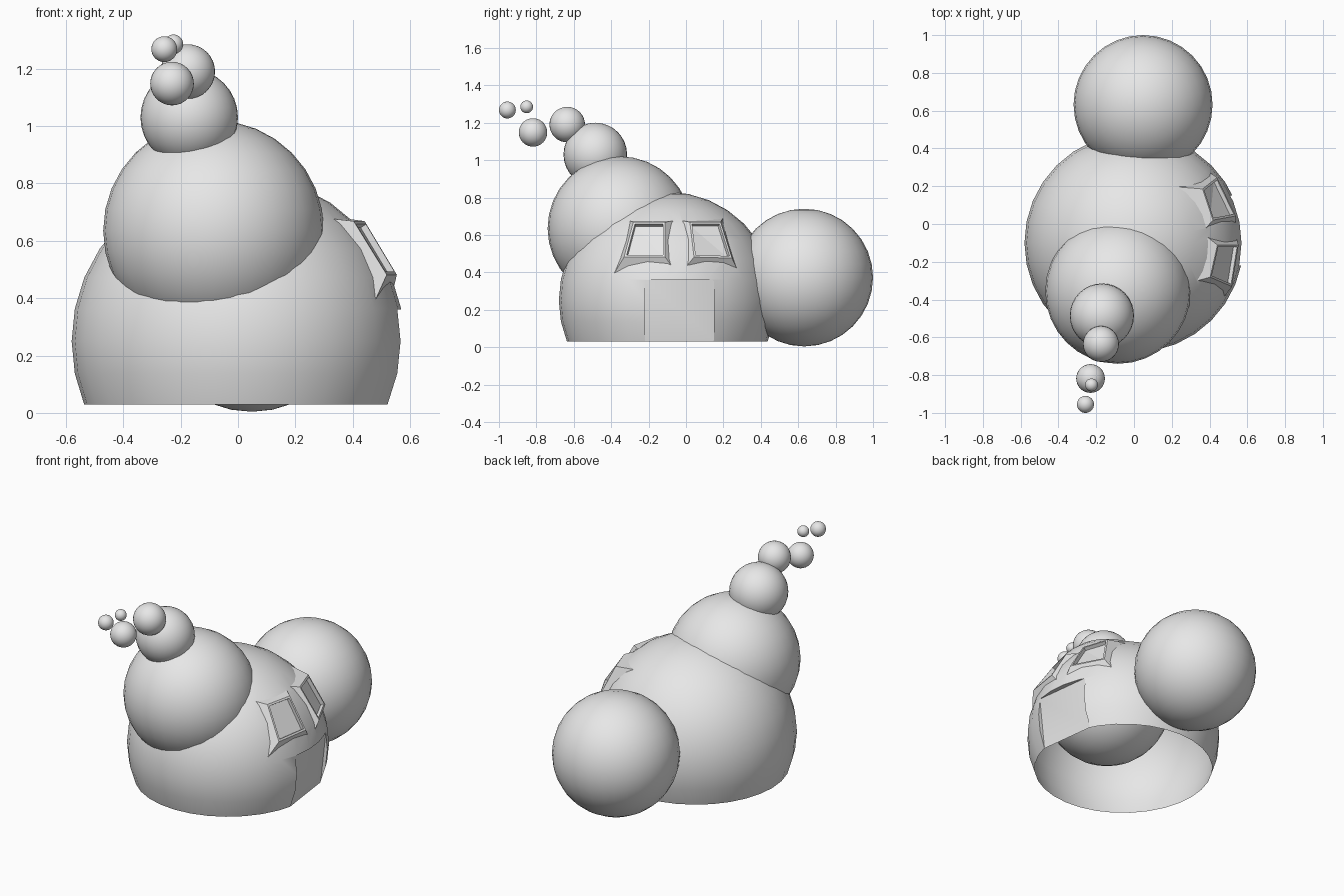
import bpy, bmesh, math
from mathutils import Vector

cube = bpy.data.objects.get("Cube")
if cube:
    bpy.data.objects.remove(cube, do_unlink=True)

clay = bpy.data.materials.new("clay_grey")
clay.use_nodes = True
grey = (0.8, 0.8, 0.8, 1)
clay.diffuse_color = grey
clay.node_tree.nodes["Principled BSDF"].inputs["Base Color"].default_value = grey


def add_object(name, bm):
    mesh = bpy.data.meshes.new(name)
    bm.to_mesh(mesh)
    bm.free()
    mesh.materials.append(clay)
    obj = bpy.data.objects.new(name, mesh)
    bpy.context.collection.objects.link(obj)
    return obj


def smooth(obj):
    bpy.ops.object.select_all(action='DESELECT')
    obj.select_set(True)
    bpy.context.view_layer.objects.active = obj
    bpy.ops.object.shade_smooth_by_angle(angle=math.radians(30))


def ball(name, centre, radius):
    bm = bmesh.new()
    bmesh.ops.create_uvsphere(bm, u_segments=32, v_segments=16, radius=radius)
    bmesh.ops.translate(bm, verts=bm.verts, vec=centre)
    obj = add_object(name, bm)
    smooth(obj)
    return obj


def hull(name, points):
    bm = bmesh.new()
    for p in points:
        bm.verts.new(p)
    bmesh.ops.convex_hull(bm, input=bm.verts)
    bmesh.ops.recalc_face_normals(bm, faces=bm.faces)
    return add_object(name, bm)


def frustum(name, quad, low, low_scale, high, high_scale):
    """Block between two scaled copies of a quad, offset along its normal."""
    quad = [Vector(p) for p in quad]
    mid = sum(quad, Vector()) / 4
    n = (quad[2] - quad[0]).cross(quad[3] - quad[1]).normalized()
    if n.x < 0:
        n = -n
    return hull(name, [mid + (p - mid) * s + n * d
                       for d, s in ((low, low_scale), (high, high_scale)) for p in quad])


def combine(obj, other, operation):
    mod = obj.modifiers.new("combine", 'BOOLEAN')
    mod.operation, mod.object, mod.solver = operation, other, 'EXACT'
    graph = bpy.context.evaluated_depsgraph_get()
    mesh = bpy.data.meshes.new_from_object(obj.evaluated_get(graph))
    obj.modifiers.clear()
    obj.data = mesh
    bpy.data.objects.remove(other, do_unlink=True)


# Hollow dome body
dome = ball("dome", (0, -0.1, 0.25), 0.58)

# Raised, recessed windows on the left side
windows = [
    [(0.515, -0.32, 0.49), (0.41, -0.275, 0.66), (0.445, -0.12, 0.66), (0.547, -0.12, 0.49)],
    [(0.53, 0.05, 0.49), (0.42, 0.03, 0.66), (0.37, 0.18, 0.66), (0.44, 0.235, 0.485)],
]
for quad in windows:
    combine(dome, frustum("window_surround", quad, -0.1, 1.9, 0, 1.1), 'UNION')
for quad in windows:
    combine(dome, frustum("window_recess", quad, -0.022, 0.97, 0.1, 1.0), 'DIFFERENCE')

# Flat doorway cut into the side
front, back = -0.22, 0.15
inner = [(0.514, front, -0.03), (0.467, back, -0.03), (0.511, back, 0.36), (0.557, front, 0.36)]
outer = [(0.8, y, z) for x, y, z in inner]
combine(dome, hull("doorway", inner + outer), 'DIFFERENCE')

# Open underside
bm = bmesh.new()
bm.from_mesh(dome.data)
bmesh.ops.bisect_plane(bm, geom=bm.verts[:] + bm.edges[:] + bm.faces[:],
                       plane_co=(0, 0, 0.03), plane_no=(0, 0, 1), clear_inner=True)
bm.to_mesh(dome.data)
bm.free()
smooth(dome)

# Back room and the shrinking chain of balls at the front
for name, centre, radius in (
    ("back_ball", (0.048, 0.632, 0.372), 0.368),
    ("upper_ball", (-0.085, -0.355, 0.635), 0.385),
    ("neck_ball", (-0.17, -0.485, 1.03), 0.17),
    ("top_ball", (-0.175, -0.635, 1.19), 0.095),
    ("floating_ball", (-0.23, -0.818, 1.148), 0.076),
    ("small_bubble", (-0.225, -0.852, 1.285), 0.034),
    ("end_bubble", (-0.257, -0.955, 1.268), 0.045),
):
    ball(name, centre, radius)
